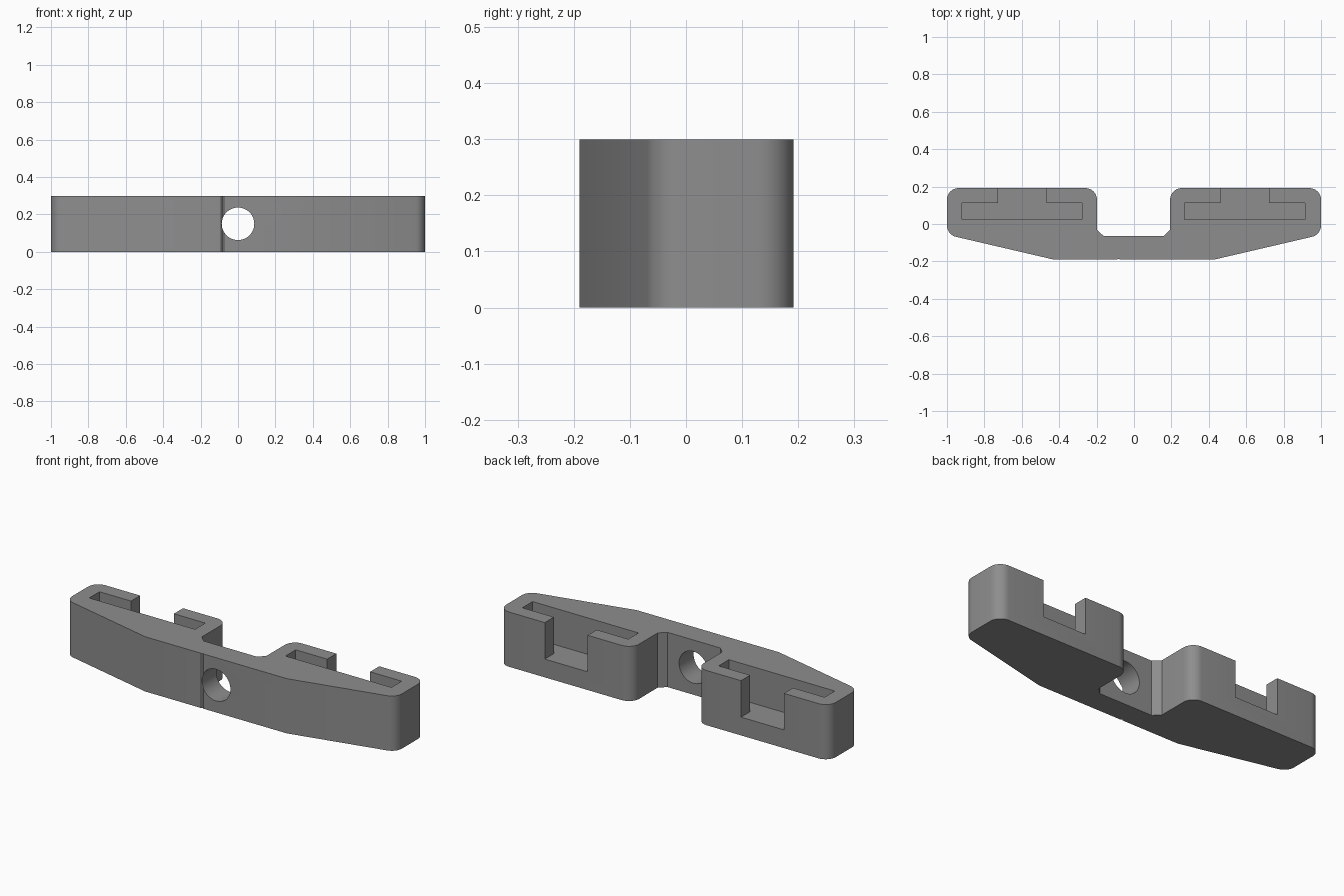
import bpy, bmesh, math

if "Cube" in bpy.data.objects:
    bpy.data.objects.remove(bpy.data.objects["Cube"])

HEIGHT, FLOOR = 0.30, 0.10

grey = bpy.data.materials.new("plain grey")
grey.diffuse_color = (0.27, 0.27, 0.27, 1)
grey.use_nodes = True
grey.node_tree.nodes["Principled BSDF"].inputs["Base Color"].default_value = grey.diffuse_color


def prism(name, points, z0, z1):
    """Extrude a closed xy outline from z0 to z1."""
    bm = bmesh.new()
    face = bm.faces.new([bm.verts.new((x, y, z0)) for x, y in points])
    top = bmesh.ops.extrude_face_region(bm, geom=[face])["geom"]
    verts = [v for v in top if isinstance(v, bmesh.types.BMVert)]
    bmesh.ops.translate(bm, verts=verts, vec=(0, 0, z1 - z0))
    bmesh.ops.recalc_face_normals(bm, faces=bm.faces)
    mesh = bpy.data.meshes.new(name)
    bm.to_mesh(mesh)
    bm.free()
    obj = bpy.data.objects.new(name, mesh)
    bpy.context.collection.objects.link(obj)
    obj.data.materials.append(grey)
    return obj


def arc(cx, cy, r, start, end, steps=8):
    """Points along a corner fillet, angles in degrees."""
    angles = [math.radians(start + (end - start) * i / steps) for i in range(steps + 1)]
    return [(cx + r * math.cos(a), cy + r * math.sin(a)) for a in angles]


def half_outline(inner):
    """Right half of the body, from front centre round to the recess floor."""
    r = 0.062
    return ([(0.43, -0.19)]
            + arc(1 - r, -0.008, r, -78, 0)
            + arc(1 - r, 0.192 - r, r, 0, 90)
            + arc(inner + r, 0.192 - r, r, 90, 180)
            + [(inner, -0.03), (inner - 0.035, -0.064)])


def cut(body, cutter):
    mod = body.modifiers.new(cutter.name, 'BOOLEAN')
    mod.operation, mod.solver, mod.object = 'DIFFERENCE', 'EXACT', cutter
    bpy.context.view_layer.objects.active = body
    bpy.ops.object.modifier_apply(modifier=mod.name)
    bpy.data.objects.remove(cutter)


# Body with two rounded arms, a rear recess and a fine front groove
right = half_outline(0.193)
left = [(-x, y) for x, y in reversed(half_outline(0.198))]
groove = [(-0.09, -0.19), (-0.083, -0.185), (-0.076, -0.19)]
body = prism("clamp_body", right + left + groove, 0, HEIGHT)

# T-shaped slots, open at the top and the rear
for cx in (-0.598, 0.592):
    tee = [(cx - 0.321, 0.024), (cx + 0.321, 0.024), (cx + 0.321, 0.113),
           (cx + 0.13, 0.113), (cx + 0.13, 0.25), (cx - 0.13, 0.25),
           (cx - 0.13, 0.113), (cx - 0.321, 0.113)]
    cut(body, prism("slot_cutter", tee, FLOOR, HEIGHT + 0.1))

# Bolt hole through the middle
hole = prism("hole_cutter", arc(0, 0, 0.087, 0, 360 - 7.5, 47), -0.3, 0.1)
hole.rotation_euler = (math.pi / 2, 0, 0)
hole.location = (0, -0.12, 0.15)
bpy.context.view_layer.update()
cut(body, hole)

# Smooth fillets and bore, sharp edges elsewhere
bpy.ops.object.select_all(action='DESELECT')
body.select_set(True)
bpy.context.view_layer.objects.active = body
bpy.ops.object.shade_smooth_by_angle(angle=math.radians(30))
